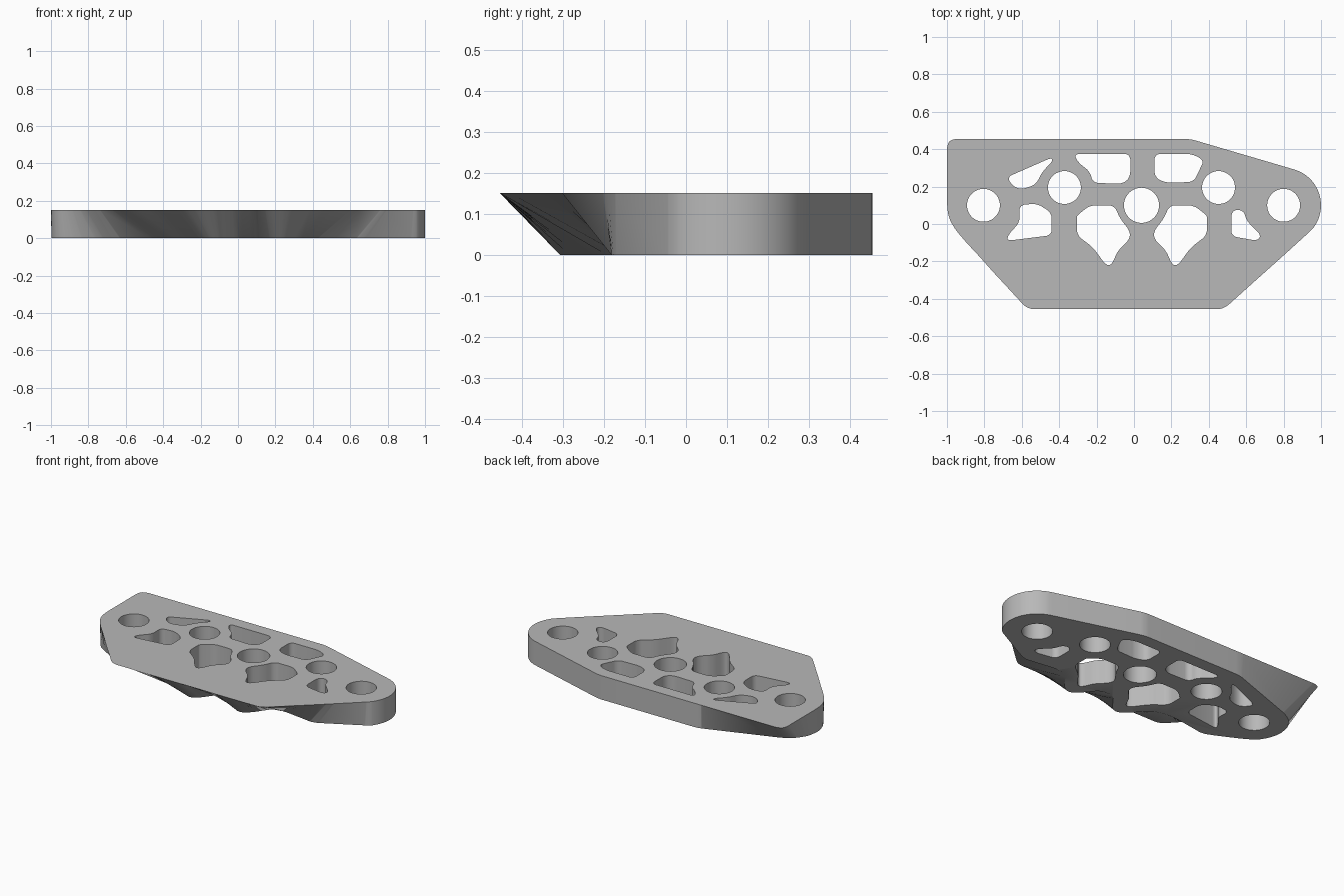
import bpy
import bmesh
import math
from mathutils import Vector

THICKNESS = 0.152

default_cube = bpy.data.objects.get("Cube")
if default_cube:
    bpy.data.objects.remove(default_cube, do_unlink=True)


def make_material(name, colour):
    material = bpy.data.materials.new(name)
    material.use_nodes = True
    material.diffuse_color = colour
    material.node_tree.nodes["Principled BSDF"].inputs["Base Color"].default_value = colour
    return material


def round_corners(points, cut, passes=3):
    """Trim every corner of a closed loop repeatedly, by a limited distance."""
    points = [Vector(p) for p in points]
    for _ in range(passes):
        trimmed = []
        for here, after in zip(points, points[1:] + points[:1]):
            edge = after - here
            step = edge * min(0.25, cut / max(edge.length, 1e-6))
            trimmed += [here + step, after - step]
        points = trimmed
        cut *= 0.4
    return points


def circle(centre, radius, start=0, end=360, count=48):
    """Points on an arc, leaving out the end point."""
    angles = [math.radians(start + (end - start) * i / count) for i in range(count)]
    return [(centre[0] + radius * math.cos(a), centre[1] + radius * math.sin(a)) for a in angles]


def add_prism(bm, lower, upper, z_low, z_high):
    """Join two matching loops with side walls and cap both ends."""
    bottom = [bm.verts.new((p[0], p[1], z_low)) for p in lower]
    top = [bm.verts.new((p[0], p[1], z_high)) for p in upper]
    count = len(bottom)
    for i in range(count):
        j = (i + 1) % count
        bm.faces.new((bottom[i], bottom[j], top[j], top[i]))
    bm.faces.new(top)
    bm.faces.new(bottom[::-1])


def finish_object(name, bm):
    bmesh.ops.recalc_face_normals(bm, faces=bm.faces)
    mesh = bpy.data.meshes.new(name)
    bm.to_mesh(mesh)
    bm.free()
    obj = bpy.data.objects.new(name, mesh)
    bpy.context.collection.objects.link(obj)
    return obj


# Plate edge: each entry is lower x, y and upper x, y, going clockwise from the right end
front_edge = [
    (.66, -.185, .78, -.186), (.44, -.155, .63, -.32), (.36, -.17, .48, -.455),
    (.29, -.27, .36, -.455), (.24, -.31, .26, -.455), (.19, -.3, .16, -.455),
    (.09, -.18, .09, -.455), (0, -.18, -.01, -.455), (-.09, -.3, -.1, -.455),
    (-.14, -.31, -.2, -.455), (-.19, -.27, -.3, -.455), (-.28, -.17, -.45, -.455),
    (-.36, -.15, -.57, -.455), (-.44, -.15, -.66, -.357), (-.66, -.185, -.75, -.26),
    (-.74, -.15, -.83, -.17), (-.86, -.09, -.9, -.095),
]
left_end = [
    (-.945, -.04, -.955, -.03), (-.985, .03, -.99, .03), (-1, .1, -1, .1),
    (-.985, .18, -1, .25), (-.94, .245, -1, .43), (-.88, .285, -.97, .455),
]
back_edge = [(-.4, .455, -.4, .455), (.3, .455, .3, .455)]
right_end = [p + p for p in circle((.8, .1), .2, 70, -48, 16)]

edge = round_corners(front_edge + left_end + back_edge + right_end, 0.025)
bm = bmesh.new()
add_prism(bm, [p[:2] for p in edge], [p[2:] for p in edge], 0, THICKNESS)
plate = finish_object("lightened_plate", bm)

# Round through holes
bolt_holes = [(-.805, .1), (-.372, .195), (.452, .195), (.8, .1)]
openings = [circle(centre, .088) for centre in bolt_holes]
openings.append(circle((.04, .1), .094))

# Weight saving pockets between the holes
middle_pocket = [
    (-.305, .03), (-.305, .045), (-.235, .1), (-.105, .1), (-.075, .03), (-.02, -.04),
    (-.025, -.085), (-.085, -.14), (-.12, -.22), (-.15, -.22), (-.22, -.125), (-.305, -.06),
]
back_left_pocket = [
    (-.32, .375), (-.02, .375), (-.02, .25), (-.06, .215), (-.22, .22), (-.235, .28), (-.3, .33),
]
back_right_pocket = [
    (.11, .375), (.31, .375), (.375, .34), (.35, .29), (.32, .225), (.17, .22), (.11, .25),
]
outer_left_pocket = [
    (-.68, .25), (-.44, .355), (-.435, .335), (-.49, .28), (-.525, .21), (-.6, .185), (-.645, .2),
]
front_left_pocket = [
    (-.615, .1), (-.52, .11), (-.44, .06), (-.44, -.06), (-.68, -.09), (-.67, -.055), (-.61, .01),
]
front_right_pocket = [
    (.52, .06), (.55, .08), (.59, .065), (.6, .02), (.68, -.06), (.66, -.09), (.52, -.065),
]
mirrored_pocket = [(.085 - x, y) for x, y in middle_pocket]
for pocket in (middle_pocket, mirrored_pocket, back_left_pocket, back_right_pocket,
               outer_left_pocket, front_left_pocket, front_right_pocket):
    openings.append(round_corners(pocket, 0.018))

# Cut all openings straight through the plate
bm = bmesh.new()
for outline in openings:
    add_prism(bm, outline, outline, -THICKNESS, 2 * THICKNESS)
cutter = finish_object("opening_cutter", bm)
cutter.hide_render = True

cut = plate.modifiers.new("openings", "BOOLEAN")
cut.operation = "DIFFERENCE"
cut.solver = "EXACT"
cut.object = cutter

bpy.ops.object.select_all(action="DESELECT")
plate.select_set(True)
bpy.context.view_layer.objects.active = plate
bpy.ops.object.modifier_apply(modifier=cut.name)
bpy.data.objects.remove(cutter, do_unlink=True)

# Single painted finish with crisp rims
plate.data.materials.clear()
plate.data.materials.append(make_material("plain_grey", (.48, .48, .48, 1)))
bpy.ops.object.shade_smooth_by_angle(angle=math.radians(30))
